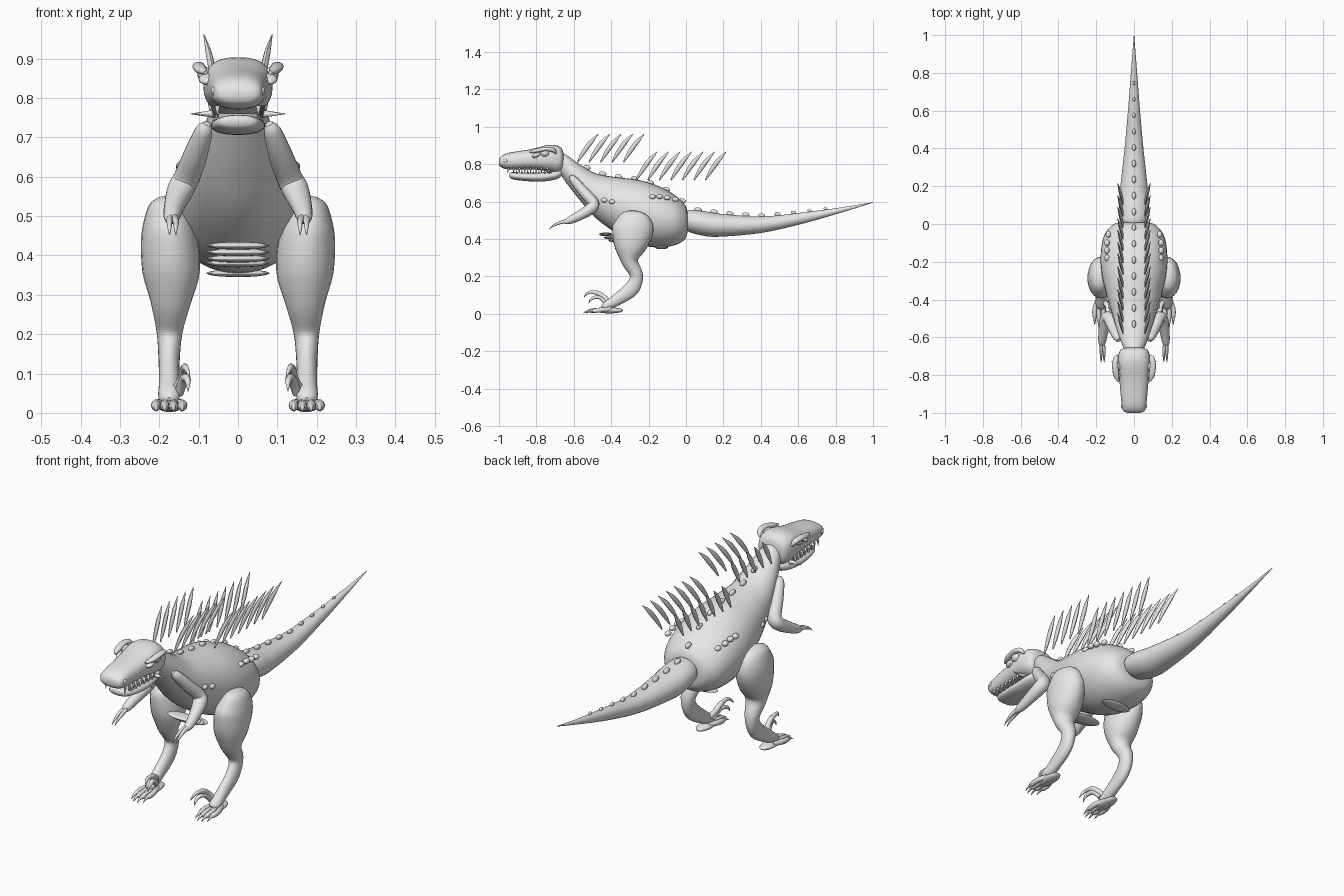
import bpy, bmesh, math
from mathutils import Vector

if "Cube" in bpy.data.objects:
    bpy.data.objects.remove(bpy.data.objects["Cube"], do_unlink=True)

skin = bpy.data.materials.new("plain_grey")
skin.use_nodes = True
skin.diffuse_color = (0.8, 0.8, 0.8, 1)
skin.node_tree.nodes["Principled BSDF"].inputs["Base Color"].default_value = (0.8, 0.8, 0.8, 1)


def finish(name, bm):
    bmesh.ops.recalc_face_normals(bm, faces=bm.faces[:])
    mesh = bpy.data.meshes.new(name)
    bm.to_mesh(mesh)
    bm.free()
    mesh.materials.append(skin)
    for poly in mesh.polygons:
        poly.use_smooth = True
    obj = bpy.data.objects.new(name, mesh)
    bpy.context.collection.objects.link(obj)
    bpy.ops.object.select_all(action='DESELECT')
    bpy.context.view_layer.objects.active = obj
    obj.select_set(True)
    bpy.ops.object.shade_smooth_by_angle(angle=math.radians(50))
    return obj


def smooth_rows(rows, steps):
    """Catmull-Rom interpolation of every column."""
    out = []
    for i in range(len(rows) - 1):
        p, q = rows[i], rows[i + 1]
        before, after = rows[max(i - 1, 0)], rows[min(i + 2, len(rows) - 1)]
        for k in range(steps):
            t = k / steps
            out.append([b + t / 2 * (c - a + t * (2 * a - 5 * b + 4 * c - d + t * (3 * (b - c) + d - a)))
                        for a, b, c, d in zip(before, p, q, after)])
    return out + [list(rows[-1])]


def tube(name, rows, sides=16, steps=4, upright=False, square=1.0):
    """Skin rows of (x, y, z, half width, half height) into a closed tube."""
    rows = smooth_rows(rows, steps)
    centres = [Vector(r[:3]) for r in rows]
    bm = bmesh.new()
    rings = []
    for i, r in enumerate(rows):
        along = (centres[min(i + 1, len(rows) - 1)] - centres[max(i - 1, 0)]).normalized()
        if upright:
            along = Vector((0, 1, 0))
        across = (Vector((1, 0, 0)) - along * along.x).normalized()
        up = across.cross(along)
        ring = []
        for k in range(sides):
            a = math.tau * k / sides
            c, s = math.cos(a), math.sin(a)
            c, s = [math.copysign(abs(v) ** square, v) for v in (c, s)]
            ring.append(bm.verts.new(centres[i] + across * c * max(r[3], .0006)
                                     + up * s * max(r[4], .0006)))
        rings.append(ring)
    for a, b in zip(rings, rings[1:]):
        for k in range(sides):
            n = (k + 1) % sides
            bm.faces.new((a[k], a[n], b[n], b[k]))
    bm.faces.new(rings[0])
    bm.faces.new(rings[-1])
    return finish(name, bm)


def profile(name, rows, **options):
    """Loft along y from rows of (y, top, bottom, half width)."""
    return tube(name, [(0, y, (t + b) / 2, w, (t - b) / 2) for y, t, b, w in rows],
                sides=32, upright=True, **options)


def lump(name, centre, radii, tilt=0):
    bm = bmesh.new()
    bmesh.ops.create_uvsphere(bm, u_segments=16, v_segments=10, radius=1)
    obj = finish(name, bm)
    obj.location, obj.scale, obj.rotation_euler = centre, radii, (tilt, 0, 0)
    return obj


def spike(name, base, tip, radius):
    bm = bmesh.new()
    base, tip = Vector(base), Vector(tip)
    bmesh.ops.create_cone(bm, cap_ends=True, segments=8, radius1=radius, radius2=radius * .05,
                          depth=(tip - base).length)
    obj = finish(name, bm)
    obj.location = (base + tip) / 2
    obj.rotation_mode = 'QUATERNION'
    obj.rotation_quaternion = (tip - base).to_track_quat('Z', 'Y')
    return obj


def top_at(rows, y):
    for a, b in zip(rows, rows[1:]):
        if a[0] <= y <= b[0]:
            return a[1] + (b[1] - a[1]) * (y - a[0]) / (b[0] - a[0])


# Torso with neck, and tail
body = [(-.675, .86, .75, .045), (-.64, .85, .70, .062), (-.57, .80, .61, .088), (-.48, .75, .51, .115),
        (-.37, .73, .43, .147), (-.25, .715, .37, .173), (-.14, .68, .354, .175), (-.06, .635, .367, .158),
        (-.015, .595, .39, .125), (.005, .56, .42, .09), (.012, .50, .48, .01)]
tail = [(.0, .53, .47, .03), (.012, .555, .44, .07), (.09, .55, .418, .08), (.18, .535, .412, .074),
        (.4, .52, .432, .05), (.61, .54, .478, .031), (.82, .567, .538, .015), (1, .597, .594, .001)]
profile("torso", body)
profile("tail", tail)

# Head and lower jaw
profile("head", [(-1, .82, .80, .03), (-.99, .84, .785, .056), (-.95, .86, .772, .066), (-.83, .88, .772, .077),
                 (-.74, .902, .762, .088), (-.69, .90, .755, .082), (-.662, .88, .77, .066),
                 (-.652, .84, .80, .02)], square=.8)
profile("lower_jaw", [(-.945, .75, .735, .02), (-.93, .757, .72, .05), (-.86, .755, .71, .066),
                      (-.77, .757, .707, .068), (-.69, .768, .72, .058), (-.66, .77, .745, .03)], square=.85)

# Row of scutes down the spine
for i in range(16):
    y = -.53 + i * .085
    row = body if y < 0 else tail
    size = 1 if y < .3 else 1 - (y - .3)
    lump("spine_scute", (0, y, top_at(row, y) + .004), (.011 * size, .02 * size, .013 * size), -.2)

# Belly ridges
for y, z in ((-.43, .425), (-.405, .408), (-.38, .392), (-.35, .38), (-.13, .355)):
    lump("belly_ridge", (0, y, z), (.08, .035, .01))

for s, side in ((1, "left"), (-1, "right")):
    def limb(name, rows, **options):
        return tube(side + "_" + name, [(s * r[0], *r[1:]) for r in rows], **options)

    # Eyes, brows, nostrils, cheek spikes
    lump(side + "_eye", (s * .085, -.755, .86), (.018, .024, .02))
    limb("brow", [(.082, -.835, .865, .005, .005), (.094, -.80, .872, .015, .011), (.10, -.75, .881, .016, .011),
                  (.095, -.71, .875, .013, .012), (.085, -.695, .855, .004, .004)])
    lump(side + "_cheek", (s * .078, -.80, .848), (.022, .025, .012), .4)
    lump(side + "_nostril", (s * .061, -.965, .818), (.008, .012, .011))
    spike(side + "_cheek_spike", (s * .055, -.73, .76), (s * .122, -.73, .76), .011)

    # Teeth in both jaws
    for i in range(8):
        y = -.95 + i * .03
        x = s * (.052 + i * .0015)
        spike(side + "_upper_tooth", (x, y, .781), (x, y - .003, .75), .007)
        if i > 0:
            spike(side + "_lower_tooth", (x, y + .015, .75), (x, y + .012, .772), .005)

    # Two rows of back quills
    for count, start, z in ((5, -.58, .81), (7, -.265, .715)):
        for i in range(count):
            y = start + i * .0615
            limb("quill", [(.058, y, z, .003, .003), (.064, y + .03, z + .05, .008, .011),
                           (.074, y + .068, z + .104, .008, .012), (.087, y + .112, z + .152, .001, .001)],
                 sides=8, steps=3)

    # Flank scutes
    for x, y, z in ((.124, -.435, .607), (.135, -.395, .598), (.142, -.18, .625), (.144, -.14, .627),
                    (.143, -.10, .62), (.136, -.055, .612)):
        lump(side + "_flank_scute", (s * x, y, z), (.014, .018, .013))

    # Arm with claws
    limb("arm", [(.078, -.615, .735, .01, .01), (.086, -.60, .715, .024, .022), (.108, -.55, .655, .031, .028),
                 (.132, -.497, .595, .033, .03), (.147, -.505, .565, .034, .031), (.162, -.57, .525, .026, .026),
                 (.169, -.625, .498, .02, .019), (.171, -.65, .488, .008, .008)])
    for dx in (-.012, .004):
        limb("finger_claw", [(.17 + dx / 2, -.63, .497, .01, .01), (.17 + dx, -.675, .487, .008, .009),
                             (.17 + dx, -.71, .47, .005, .005), (.17 + dx, -.732, .452, .001, .001)], sides=8)

    # Leg from thigh to ankle
    limb("leg", [(.19, -.285, .55, .012, .02), (.187, -.285, .53, .042, .07), (.177, -.283, .46, .069, .11),
                 (.17, -.298, .36, .073, .088), (.171, -.30, .28, .051, .045), (.174, -.265, .205, .033, .035),
                 (.175, -.29, .135, .027, .04), (.175, -.37, .075, .026, .032), (.175, -.43, .04, .027, .022),
                 (.175, -.45, .03, .01, .01)], sides=24)
    lump(side + "_sole", (s * .173, -.41, .018), (.032, .075, .016))

    # Front toes and claws
    for i in range(4):
        x = .142 + i * .022
        reach = -.49 - .018 * math.sin(i * math.pi / 3)
        root = .175 + (x - .175) * .5
        limb("toe", [(root, -.40, .025, .011, .011), (x, -.45, .021, .012, .013),
                     (x, reach, .016, .011, .012), (x, reach - .012, .012, .004, .004)], sides=10)
        limb("toe_claw", [(x, reach + .005, .02, .008, .008), (x, reach - .02, .015, .006, .006),
                          (x, reach - .045, .003, .001, .001)], sides=8)

    # Raised inner toe with hooked claw
    limb("raised_toe", [(.16, -.41, .055, .012, .012), (.142, -.432, .085, .013, .013),
                        (.137, -.465, .108, .012, .013), (.135, -.495, .115, .009, .009)], sides=10)
    limb("hooked_claw", [(.136, -.475, .112, .011, .012), (.134, -.51, .116, .008, .009),
                         (.128, -.532, .106, .005, .006), (.122, -.545, .088, .001, .001)], sides=10)
    limb("inner_toe", [(.15, -.42, .05, .012, .012), (.138, -.455, .085, .012, .011),
                       (.13, -.485, .088, .01, .01), (.127, -.51, .075, .006, .006),
                       (.127, -.52, .055, .001, .001)], sides=10)
